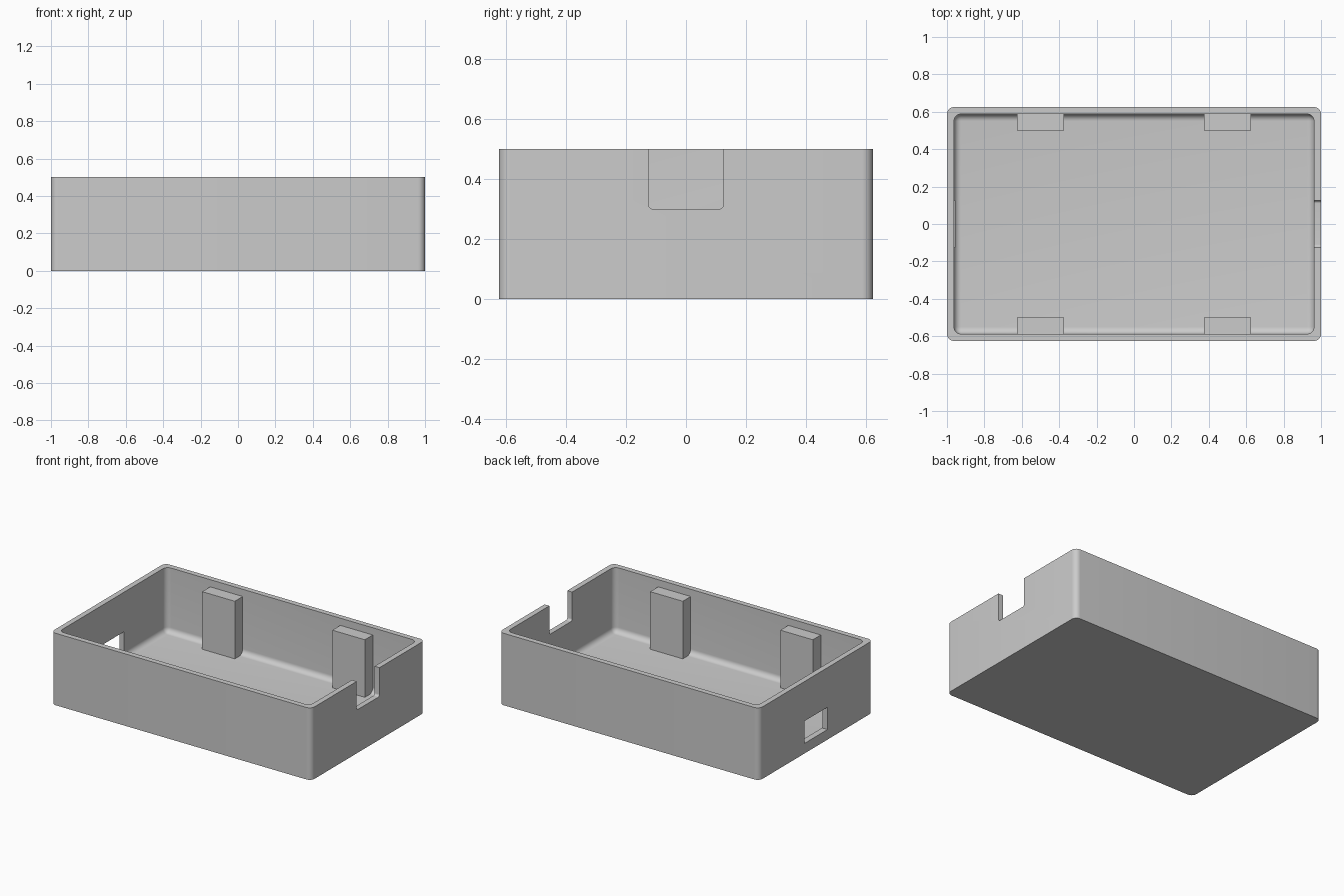
import bpy
import bmesh
import math

cube = bpy.data.objects.get("Cube")
if cube:
    bpy.data.objects.remove(cube, do_unlink=True)

LENGTH, WIDTH, HEIGHT = 2.0, 1.25, 0.5
WALL, FLOOR, RADIUS = 0.0375, 0.05, 0.0375

grey = bpy.data.materials.new("light grey plastic")
grey.use_nodes = True
grey.diffuse_color = (0.6, 0.6, 0.6, 1)
grey.node_tree.nodes["Principled BSDF"].inputs["Base Color"].default_value = (0.6, 0.6, 0.6, 1)


def box(name, low, high, radius=0, rounded=None):
    """Box between two corners; edges chosen by the rule are rounded."""
    bm = bmesh.new()
    bmesh.ops.create_cube(bm, size=1)
    for v in bm.verts:
        for i in range(3):
            v.co[i] = low[i] if v.co[i] < 0 else high[i]
    if rounded:
        edges = [e for e in bm.edges if rounded(*e.verts)]
        bmesh.ops.bevel(bm, geom=edges, offset=radius, segments=8,
                        profile=0.5, affect='EDGES')
    bmesh.ops.recalc_face_normals(bm, faces=bm.faces)
    mesh = bpy.data.meshes.new(name)
    bm.to_mesh(mesh)
    bm.free()
    mesh.materials.append(grey)
    obj = bpy.data.objects.new(name, mesh)
    bpy.context.collection.objects.link(obj)
    return obj


def cut(target, cutter):
    """Subtract the cutter and discard it."""
    cutter.hide_render = True
    mod = target.modifiers.new("cut", 'BOOLEAN')
    mod.operation, mod.solver, mod.object = 'DIFFERENCE', 'EXACT', cutter
    bpy.context.view_layer.objects.active = target
    bpy.ops.object.modifier_apply(modifier=mod.name)
    bpy.data.objects.remove(cutter, do_unlink=True)


def upright(a, b):
    return abs(a.co.z - b.co.z) > 0.01


# Open case: rounded shell with a filleted cavity
X, Y = LENGTH / 2, WIDTH / 2
IX, IY = X - WALL, Y - WALL
case = box("case_shell", (-X, -Y, 0), (X, Y, HEIGHT), RADIUS, upright)
cut(case, box("cavity_cutter", (-IX, -IY, FLOOR), (IX, IY, HEIGHT + 0.2), RADIUS,
              lambda a, b: upright(a, b) or a.co.z < HEIGHT))

# Cable notch in the left wall, open at the rim
cut(case, box("notch_cutter", (X - 0.1, -0.125, 0.3), (X + 0.1, 0.125, HEIGHT + 0.2), 0.015,
              lambda a, b: abs(a.co.x - b.co.x) > 0.1 and a.co.z < HEIGHT))

# Port window in the right wall
cut(case, box("port_cutter", (-X - 0.1, -0.125, 0.07), (-X + 0.1, 0.125, 0.225)))

# Smooth rounded corners, crisp edges
for obj in bpy.context.selected_objects:
    obj.select_set(False)
case.select_set(True)
bpy.context.view_layer.objects.active = case
bpy.ops.object.shade_smooth_by_angle(angle=math.radians(30))

# Four support posts against the long walls
for side, x in (("right", -0.5), ("left", 0.5)):
    for end, s in (("front", -1), ("back", 1)):
        ys = sorted((s * 0.5, s * (Y - 0.01)))
        box(f"{end}_{side}_post", (x - 0.125, ys[0], FLOOR - 0.01), (x + 0.125, ys[1], 0.45))
